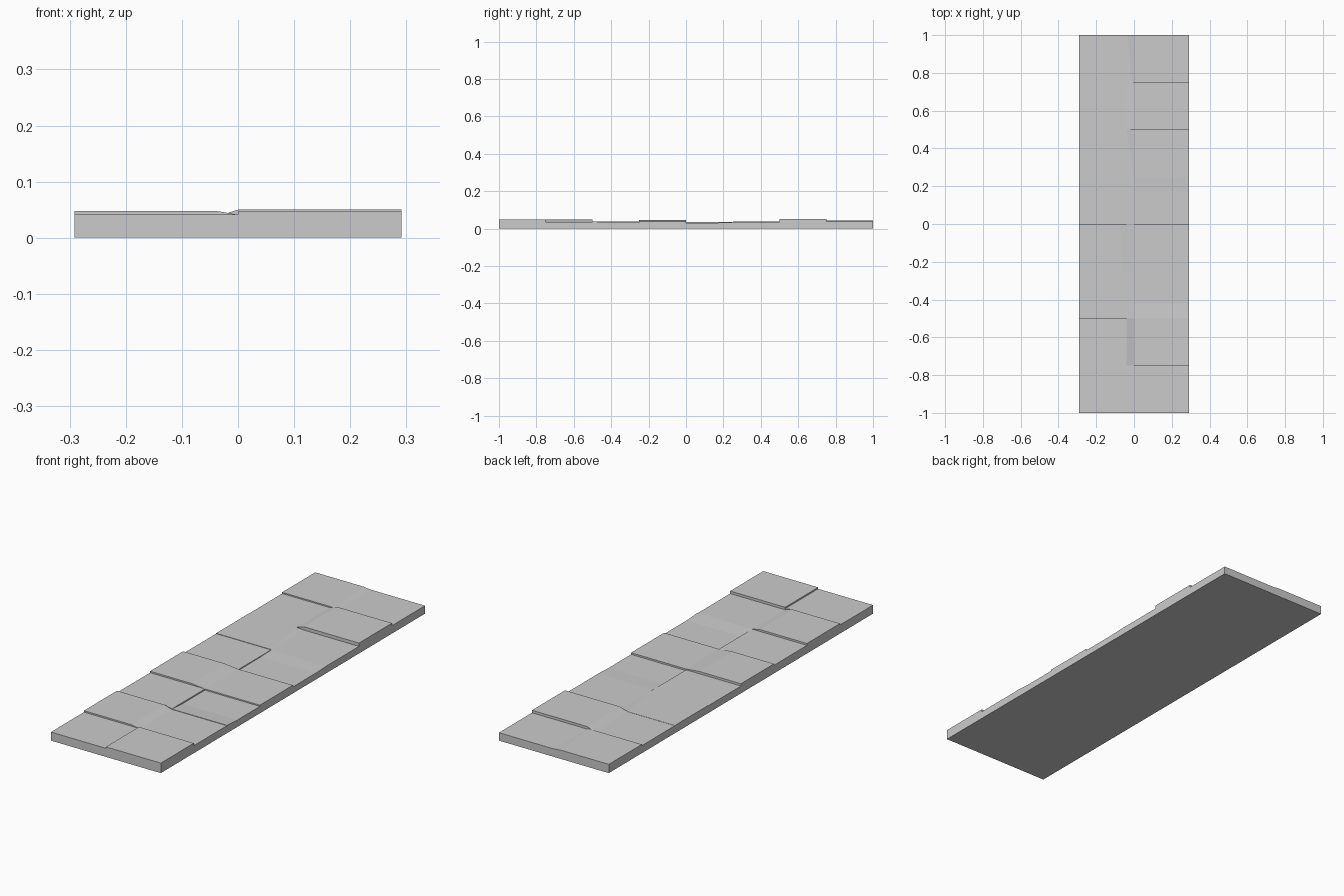
import bpy, bmesh

if "Cube" in bpy.data.objects:
    bpy.data.objects.remove(bpy.data.objects["Cube"])

HALF_W = 0.291
# Cross-sections from front to back: y, left height, right height, joint slope width
STATIONS = [
    (-1.00, .041, .048, .0), (-.75, .041, .048, .0),
    (-.75, .048, .036, .04), (-.50, .048, .036, .04),
    (-.50, .039, .038, .0), (-.42, .039, .033, .0), (-.25, .039, .033, .0),
    (-.25, .046, .039, .07), (.00, .046, .039, .07),
    (.00, .035, .031, .0), (.17, .035, .031, .0), (.25, .035, .034, .0),
    (.25, .037, .034, .0), (.50, .037, .034, .04),
    (.50, .036, .050, .04), (.75, .036, .050, .04),
    (.75, .042, .038, .01), (1.00, .042, .038, .035),
]


def section(bm, y, left, right, slope):
    pts = [(-HALF_W, 0), (HALF_W, 0), (HALF_W, right),
           (0, right), (-slope, left), (-HALF_W, left)]
    return [bm.verts.new((x, y, z)) for x, z in pts]


# Loft the sections; equal-y neighbours form the vertical steps between slabs
bm = bmesh.new()
rings = [section(bm, *s) for s in STATIONS]
for a, b in zip(rings, rings[1:]):
    for i in range(6):
        j = (i + 1) % 6
        bm.faces.new((a[i], a[j], b[j], b[i]))
bm.faces.new(rings[0])
bm.faces.new(rings[-1][::-1])
bmesh.ops.remove_doubles(bm, verts=bm.verts[:], dist=1e-5)
bmesh.ops.dissolve_degenerate(bm, edges=bm.edges[:], dist=1e-5)
bmesh.ops.recalc_face_normals(bm, faces=bm.faces[:])

# Uneven paved walkway
mesh = bpy.data.meshes.new("uneven_pavement")
bm.to_mesh(mesh)
bm.free()
walkway = bpy.data.objects.new("uneven_pavement", mesh)
bpy.context.collection.objects.link(walkway)
